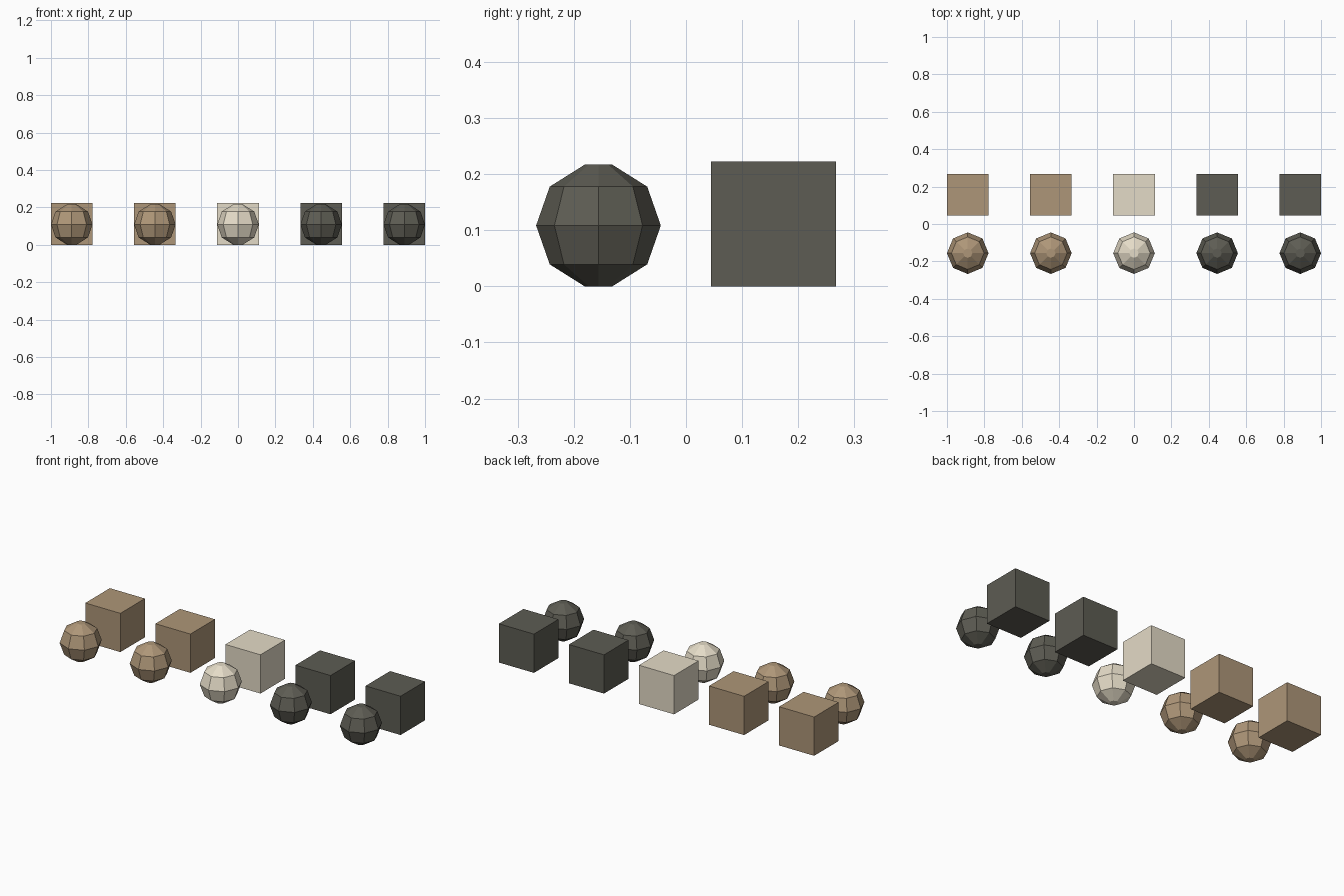
import bpy, bmesh, math

if "Cube" in bpy.data.objects:
    bpy.data.objects.remove(bpy.data.objects["Cube"])

SPACING = 4 / 9
R = 1 / 9
STEP = math.radians(38.57)   # latitude step between sphere rings


def material(name, srgb):
    lin = [((c / 255 + 0.055) / 1.055) ** 2.4 for c in srgb]
    m = bpy.data.materials.new(name)
    m.diffuse_color = (*lin, 1)
    m.use_nodes = True
    m.node_tree.nodes["Principled BSDF"].inputs["Base Color"].default_value = m.diffuse_color
    return m


tan = material("tan", (174, 150, 120))
cream = material("cream", (228, 219, 199))
charcoal = material("charcoal", (93, 92, 83))


def make_object(name, bm, loc, mat):
    bmesh.ops.recalc_face_normals(bm, faces=bm.faces)
    me = bpy.data.meshes.new(name)
    bm.to_mesh(me)
    bm.free()
    me.materials.append(mat)
    ob = bpy.data.objects.new(name, me)
    ob.location = loc
    bpy.context.collection.objects.link(ob)


def ball(name, loc, mat):
    # eight-sided ball: five rings with small flat caps
    bm = bmesh.new()
    rings = []
    for i in range(-2, 3):
        r, z = R * math.cos(i * STEP), R * math.sin(i * STEP)
        rings.append([bm.verts.new((r * math.cos(k * math.pi / 4),
                                    r * math.sin(k * math.pi / 4), z))
                      for k in range(8)])
    for a, b in zip(rings, rings[1:]):
        for k in range(8):
            n = (k + 1) % 8
            bm.faces.new((a[k], a[n], b[n], b[k]))
    bm.faces.new(rings[0][::-1])
    bm.faces.new(rings[-1])
    make_object(name, bm, loc, mat)


def cube(name, loc, mat):
    bm = bmesh.new()
    bmesh.ops.create_cube(bm, size=2 * R)
    make_object(name, bm, loc, mat)


# Row of balls in front, matching row of cubes behind
for i, mat in enumerate((tan, tan, cream, charcoal, charcoal)):
    x = (i - 2) * SPACING
    ball(f"ball_{i + 1}", (x, -0.156, R * math.sin(2 * STEP)), mat)
    cube(f"cube_{i + 1}", (x, 0.156, R), mat)
